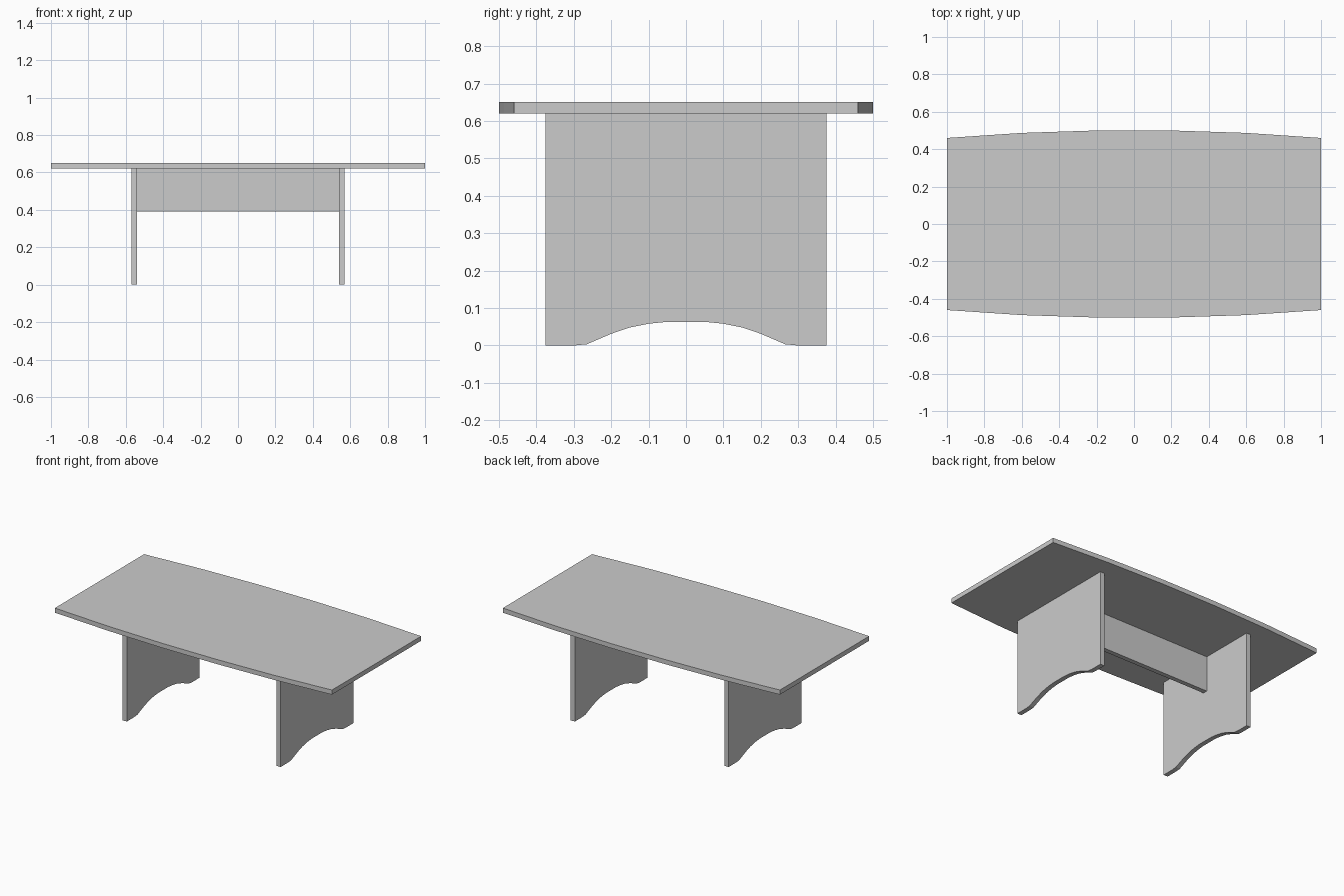
import bpy, bmesh
from mathutils import Vector

if "Cube" in bpy.data.objects:
    bpy.data.objects.remove(bpy.data.objects["Cube"])


def extrude(name, points, offset):
    """Flat profile extruded along a vector into a closed solid."""
    bm = bmesh.new()
    face = bm.faces.new([bm.verts.new(p) for p in points])
    result = bmesh.ops.extrude_face_region(bm, geom=[face], use_keep_orig=True)
    verts = [v for v in result["geom"] if isinstance(v, bmesh.types.BMVert)]
    bmesh.ops.translate(bm, verts=verts, vec=Vector(offset))
    bmesh.ops.recalc_face_normals(bm, faces=bm.faces)
    mesh = bpy.data.meshes.new(name)
    bm.to_mesh(mesh)
    bm.free()
    obj = bpy.data.objects.new(name, mesh)
    bpy.context.collection.objects.link(obj)
    return obj


# Tabletop with bowed long edges
edge = [(-1, 0.46), (-0.6, 0.487), (-0.2, 0.5), (0.2, 0.5), (0.6, 0.487), (1, 0.46)]
outline = edge + [(x, -y) for x, y in reversed(edge)]
extrude("tabletop", [(x, y, 0.62) for x, y in outline], (0, 0, 0.03))

# Leg panels with an arched cut-out at the floor
half = [(0.375, 0.62), (0.375, 0), (0.297, 0), (0.265, 0.003), (0.2, 0.031),
        (0.15, 0.048), (0.1, 0.058), (0.05, 0.063)]
profile = half + [(-y, z) for y, z in reversed(half)]
for name, x in (("left_leg_panel", -0.57), ("right_leg_panel", 0.54)):
    extrude(name, [(x, y, z) for y, z in profile], (0.03, 0, 0))

# Stretcher board between the legs
board = [(-0.54, 0.39), (0.54, 0.39), (0.54, 0.62), (-0.54, 0.62)]
extrude("stretcher", [(x, -0.015, z) for x, z in board], (0, 0.03, 0))
